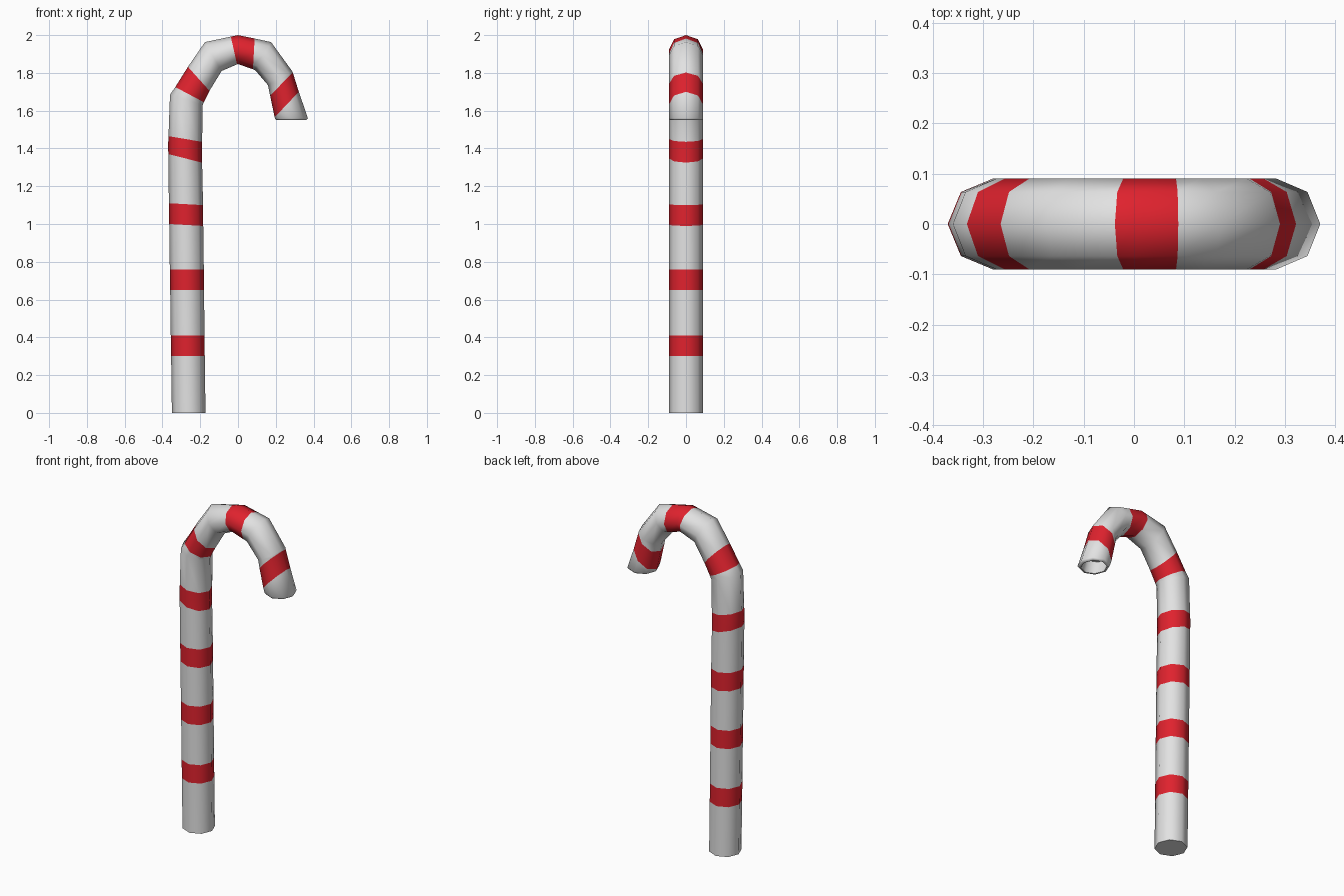
import bpy, bmesh, math

if "Cube" in bpy.data.objects:
    bpy.data.objects.remove(bpy.data.objects["Cube"])

SIDES = 8
HALF_DEPTH = 0.09

def material(name, rgb):
    m = bpy.data.materials.new(name)
    m.diffuse_color = (*rgb, 1)
    m.use_nodes = True
    m.node_tree.nodes["Principled BSDF"].inputs["Base Color"].default_value = m.diffuse_color
    return m

white = material("white", (0.76, 0.76, 0.76))
red = material("red", (0.74, 0.016, 0.027))

# Cross-sections along the cane: outer x, z, inner x, z, and whether red starts here
rings = [
    (-0.350, 0.00, -0.172, 0.00, 0),
    (-0.354, 0.30, -0.176, 0.30, 1),
    (-0.356, 0.41, -0.177, 0.41, 0),
    (-0.359, 0.65, -0.180, 0.65, 1),
    (-0.361, 0.76, -0.181, 0.76, 0),
    (-0.364, 1.00, -0.184, 0.99, 1),
    (-0.366, 1.11, -0.185, 1.10, 0),
    (-0.369, 1.37, -0.190, 1.325, 1),
    (-0.370, 1.42, -0.191, 1.38, 1),
    (-0.368, 1.465, -0.190, 1.435, 0),
    (-0.360, 1.685, -0.187, 1.63, 0),
    (-0.332, 1.725, -0.181, 1.645, 1),
    (-0.265, 1.832, -0.151, 1.705, 0),
    (-0.175, 1.963, -0.087, 1.81, 0),
    (-0.038, 1.992, -0.005, 1.845, 1),
    (0.000, 2.000, 0.000, 1.847, 1),
    (0.088, 1.982, 0.079, 1.819, 0),
    (0.175, 1.963, 0.090, 1.815, 0),
    (0.289, 1.806, 0.159, 1.735, 0),
    (0.290, 1.802, 0.170, 1.68, 1),
    (0.322, 1.70, 0.194, 1.565, 0),
    (0.370, 1.56, 0.196, 1.557, 0),
]

bm = bmesh.new()

def add_ring(ox, oz, ix, iz, depth=HALF_DEPTH):
    cx, cz = (ox + ix) / 2, (oz + iz) / 2
    hx, hz = (ox - ix) / 2, (oz - iz) / 2
    verts = []
    for k in range(SIDES):
        a = 2 * math.pi * k / SIDES
        c = math.cos(a)
        verts.append(bm.verts.new((cx + hx * c, depth * math.sin(a), cz + hz * c)))
    return verts

def bridge(a, b, index):
    for k in range(SIDES):
        n = (k + 1) % SIDES
        bm.faces.new((a[k], a[n], b[n], b[k])).material_index = index

# Striped tube
loops = [add_ring(*r[:4]) for r in rings]
for r, a, b in zip(rings, loops, loops[1:]):
    bridge(a, b, r[4])

# Flat foot
bm.faces.new(loops[0])

# Hook end: small rolled rim and a hollow
rim = add_ring(0.362, 1.55, 0.202, 1.55, 0.083)
lip = add_ring(0.352, 1.55, 0.212, 1.55, 0.073)
hollow = add_ring(0.329, 1.63, 0.189, 1.63, 0.073)
for a, b in ((loops[-1], rim), (rim, lip), (lip, hollow)):
    bridge(a, b, 0)
bm.faces.new(hollow)

bmesh.ops.recalc_face_normals(bm, faces=bm.faces)
mesh = bpy.data.meshes.new("candy_cane")
bm.to_mesh(mesh)
bm.free()
mesh.materials.append(white)
mesh.materials.append(red)

cane = bpy.data.objects.new("candy_cane", mesh)
bpy.context.collection.objects.link(cane)
bpy.context.view_layer.objects.active = cane
cane.select_set(True)
bpy.ops.object.shade_smooth_by_angle(angle=math.radians(62))
